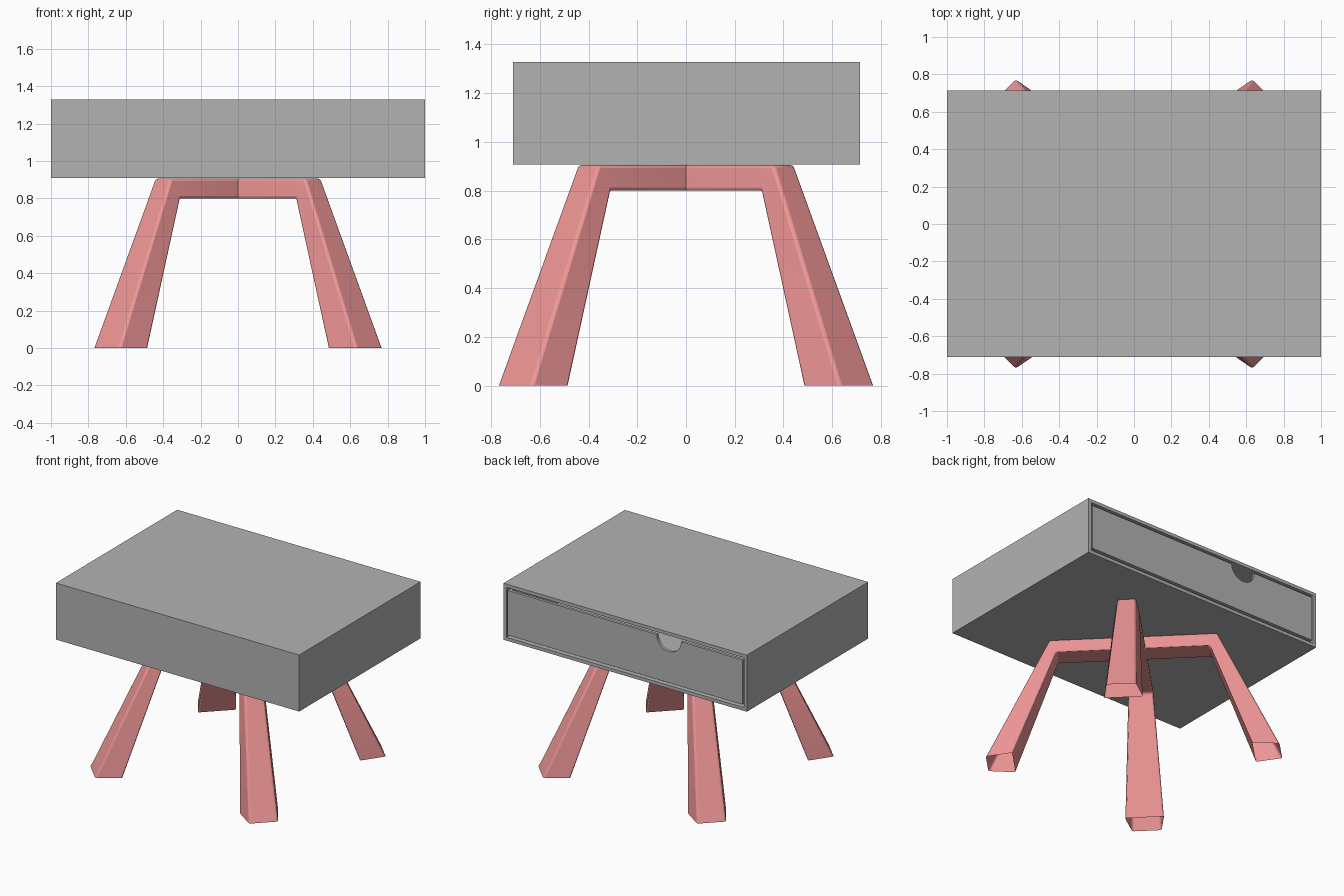
import bpy, bmesh, math
from mathutils import Vector

if "Cube" in bpy.data.objects:
    bpy.data.objects.remove(bpy.data.objects["Cube"])

grey = bpy.data.materials.new("dark_grey")
grey.diffuse_color = (0.45, 0.45, 0.45, 1)
grey.use_nodes = True
grey.node_tree.nodes["Principled BSDF"].inputs["Base Color"].default_value = grey.diffuse_color
pink = bpy.data.materials.new("pink")
pink.diffuse_color = (0.85, 0.30, 0.30, 1)
pink.use_nodes = True
pink.node_tree.nodes["Principled BSDF"].inputs["Base Color"].default_value = pink.diffuse_color


def add_object(name, bm, mat):
    mesh = bpy.data.meshes.new(name)
    bm.to_mesh(mesh)
    bm.free()
    mesh.materials.append(mat)
    ob = bpy.data.objects.new(name, mesh)
    bpy.context.collection.objects.link(ob)
    return ob


def hollow_box(name, lo, hi, open_dir, wall):
    """Box with one side inset and pushed in, leaving walls all round."""
    lo, hi, d = Vector(lo), Vector(hi), Vector(open_dir)
    bm = bmesh.new()
    bmesh.ops.create_cube(bm, size=1)
    for v in bm.verts:
        v.co = Vector((lo + hi) / 2 + v.co * (hi - lo))
    bm.normal_update()
    face = max(bm.faces, key=lambda f: f.normal.dot(d))
    depth = abs((hi - lo).dot(d)) - wall
    bmesh.ops.inset_region(bm, faces=[face], thickness=wall)
    ext = bmesh.ops.extrude_face_region(bm, geom=[face])
    bmesh.ops.translate(bm, vec=-d * depth,
                        verts=[g for g in ext["geom"] if isinstance(g, bmesh.types.BMVert)])
    if face.is_valid:
        bmesh.ops.delete(bm, geom=[face], context="FACES_ONLY")
    bmesh.ops.recalc_face_normals(bm, faces=bm.faces)
    return add_object(name, bm, grey)


# Case, open at the back, and the drawer that slides into it
hollow_box("case", (-1, -0.71, 0.908), (1, 0.7145, 1.328), (0, 1, 0), 0.035)
drawer = hollow_box("drawer", (-0.965, -0.67, 0.952), (0.965, 0.715, 1.284), (0, 0, 1), 0.03)

# Half-round finger notch in the drawer front
bpy.ops.mesh.primitive_cylinder_add(vertices=32, radius=0.1, depth=0.2,
                                    location=(-0.36, 0.715, 1.284),
                                    rotation=(math.pi / 2, 0, 0))
cutter = bpy.context.object
cutter.name = "notch_cutter"
cutter.data.materials.append(grey)
cutter.hide_render = True
cutter.hide_set(True)
cut = drawer.modifiers.new("notch", "BOOLEAN")
cut.operation = "DIFFERENCE"
cut.solver = "EXACT"
cut.object = cutter

# Leg stations: outer (reach, height, half width), inner (reach, height, half width)
half = [((0.993, 0.0, 0.099), (0.812, 0.0, 0.132)),
        ((0.567, 0.906, 0.060), (0.520, 0.80, 0.087))]


def leg_pair(name, angle):
    """One bent, tapering arch with a leg at each end, lofted along a diagonal."""
    c, s = math.cos(angle), math.sin(angle)
    stations = [(1, st) for st in half] + [(-1, st) for st in reversed(half)]
    bm = bmesh.new()
    rings = []
    for side, (outer, inner) in stations:
        ring = []
        for (u, z, w), signs in ((outer, (1, -1)), (inner, (-1, 1))):
            for sg in signs:
                ring.append(bm.verts.new((side * u * c - sg * w * s,
                                          side * u * s + sg * w * c, z)))
        rings.append(ring)
    # Side walls only: the feet are open underneath
    for a, b in zip(rings, rings[1:]):
        for i in range(4):
            j = (i + 1) % 4
            bm.faces.new((a[i], a[j], b[j], b[i]))
    # Make the top of the bar face up, so that the whole loft faces outwards
    bm.normal_update()
    top = max(bm.faces, key=lambda f: f.calc_center_median().z)
    if top.normal.z < 0:
        bmesh.ops.reverse_faces(bm, faces=bm.faces)
    ob = add_object(name, bm, pink)
    bev = ob.modifiers.new("soft_edges", "BEVEL")
    bev.width = 0.012
    bev.segments = 2
    bev.limit_method = "ANGLE"
    bev.angle_limit = math.radians(20)
    bpy.ops.object.select_all(action="DESELECT")
    ob.select_set(True)
    bpy.context.view_layer.objects.active = ob
    bpy.ops.object.shade_smooth_by_angle(angle=math.radians(40))


leg_pair("leg_pair_a", math.pi / 4)
leg_pair("leg_pair_b", 3 * math.pi / 4)
